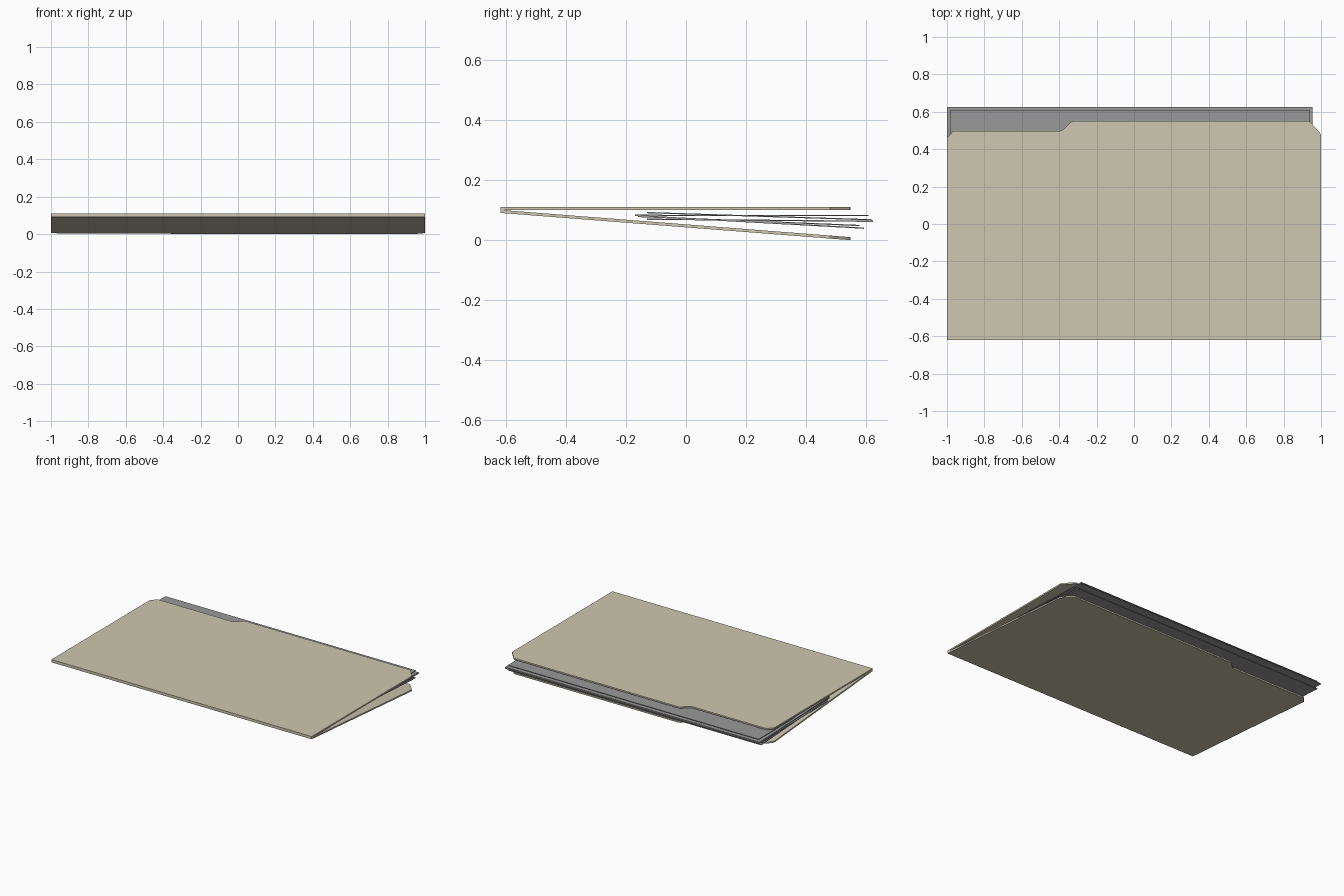
import bpy, bmesh

if "Cube" in bpy.data.objects:
    bpy.data.objects.remove(bpy.data.objects["Cube"])


def material(name, rgb):
    m = bpy.data.materials.new(name)
    m.diffuse_color = (*rgb, 1)
    m.use_nodes = True
    m.node_tree.nodes["Principled BSDF"].inputs["Base Color"].default_value = m.diffuse_color
    return m


MANILA = material("manila card", (0.62, 0.57, 0.44))
PAPER = material("grey paper", (0.32, 0.32, 0.325))


def plate(name, outline, start, end, thick, mat):
    """Extrude an xy outline; its underside slopes from start to end, each (y, z)."""
    (y0, z0), (y1, z1) = start, end
    bm = bmesh.new()
    verts = [bm.verts.new((x, y, z0 + (y - y0) / (y1 - y0) * (z1 - z0)))
             for x, y in outline]
    face = bm.faces.new(verts)
    new = bmesh.ops.extrude_face_region(bm, geom=[face])["geom"]
    for v in new:
        if isinstance(v, bmesh.types.BMVert):
            v.co.z += thick
    bmesh.ops.recalc_face_normals(bm, faces=bm.faces)
    mesh = bpy.data.meshes.new(name)
    bm.to_mesh(mesh)
    bm.free()
    mesh.materials.append(mat)
    obj = bpy.data.objects.new(name, mesh)
    bpy.context.collection.objects.link(obj)
    return obj


# Folder covers: same outline with a stepped tab along the back edge
cover = [(-1, -0.62), (1, -0.62), (1, 0.48), (0.99, 0.492), (0.945, 0.543),
         (0.935, 0.55), (-0.325, 0.55), (-0.34, 0.545), (-0.375, 0.508),
         (-0.395, 0.498), (-0.96, 0.498), (-0.97, 0.493), (-1, 0.46)]
plate("top_cover", cover, (-0.62, 0.1), (0.55, 0.1), 0.01, MANILA)
plate("bottom_cover", cover, (-0.62, 0.091), (0.55, 0.0), 0.01, MANILA)

# Loose sheets fanned between the covers: left, right, front (y, z), back (y, z)
sheets = [
    (-0.985, 0.94, (-0.17, 0.081), (0.61, 0.080)),
    (-1.0, 0.955, (-0.13, 0.090), (0.62, 0.066)),
    (-1.0, 0.955, (-0.13, 0.068), (0.625, 0.061)),
    (-0.99, 0.945, (-0.16, 0.077), (0.58, 0.047)),
    (-0.995, 0.95, (-0.15, 0.079), (0.595, 0.038)),
]
for i, (xl, xr, a, b) in enumerate(sheets, 1):
    rect = [(xl, a[0]), (xr, a[0]), (xr, b[0]), (xl, b[0])]
    plate(f"paper_sheet_{i}", rect, a, b, 0.004, PAPER)
